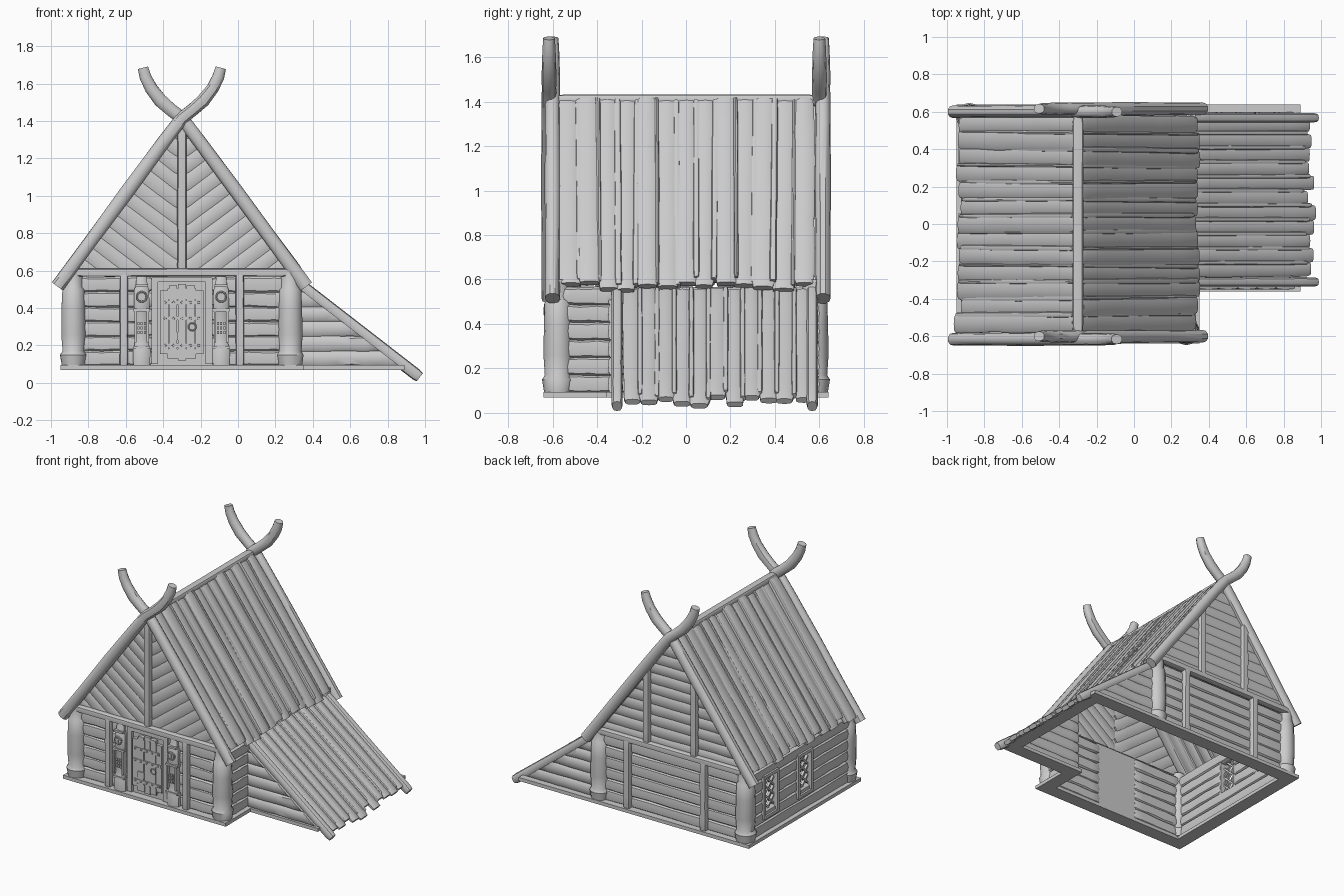
import bpy, bmesh, math, random
from mathutils import Vector as V, Matrix

if "Cube" in bpy.data.objects:
    bpy.data.objects.remove(bpy.data.objects["Cube"])
random.seed(4)
R = random.uniform
CX = -0.30                      # ridge line x
X, Y, Z = V((1, 0, 0)), V((0, 1, 0)), V((0, 0, 1))


def finish(name, bm, clips=()):
    for co, no in clips:
        bmesh.ops.bisect_plane(bm, geom=bm.verts[:] + bm.edges[:] + bm.faces[:], dist=1e-5,
                               plane_co=co, plane_no=no, clear_outer=True)
        bmesh.ops.holes_fill(bm, edges=[e for e in bm.edges if e.is_boundary])
    bmesh.ops.recalc_face_normals(bm, faces=bm.faces[:])
    me = bpy.data.meshes.new(name)
    bm.to_mesh(me)
    bm.free()
    ob = bpy.data.objects.new(name, me)
    bpy.context.collection.objects.link(ob)
    return ob


def sweep(bm, path, w, h, side, n=10, e=1.0, jit=0.0):
    """Superellipse section (w along side, h across) swept along a path; w, h may be lists."""
    path = [V(p) for p in path]
    m = len(path)
    ws = w if isinstance(w, list) else [w] * m
    hs = h if isinstance(h, list) else [h] * m
    rings = []
    for i, p in enumerate(path):
        t = (path[min(i + 1, m - 1)] - path[max(i - 1, 0)]).normalized()
        s = (side - t * side.dot(t)).normalized()
        u = t.cross(s)
        k = 1 + R(-jit, jit)
        off = s * R(-jit, jit) * ws[i] * 0.3
        ring = []
        for j in range(n):
            a = 2 * math.pi * (j + 0.5) / n
            c, d = math.cos(a), math.sin(a)
            c, d = math.copysign(abs(c) ** e, c), math.copysign(abs(d) ** e, d)
            ring.append(bm.verts.new(p + off + s * c * ws[i] / 2 * k + u * d * hs[i] / 2))
        rings.append(ring)
    for a, b in zip(rings, rings[1:]):
        for j in range(n):
            bm.faces.new((a[j], a[(j + 1) % n], b[(j + 1) % n], b[j]))
    bm.faces.new(rings[0])
    bm.faces.new(rings[-1])


def log(bm, a, b, w, h, side, e=0.6, jit=0.07, seg=6):
    """Irregular log or plank with slightly narrowed ends."""
    a, b = V(a), V(b)
    f = [0, 0.03] + [i / seg for i in range(1, seg)] + [0.97, 1]
    sc = [0.85] + [1] * (len(f) - 2) + [0.85]
    sweep(bm, [a.lerp(b, t) for t in f], [w * s for s in sc], [h * s for s in sc], side, 10, e, jit)


def box(bm, c, s, rot=None):
    M = Matrix.Translation(c) @ (rot or Matrix()) @ Matrix.Diagonal((*s, 1))
    bmesh.ops.create_cube(bm, size=1, matrix=M)


def disc(bm, c, r, d, n=12):
    bmesh.ops.create_cone(bm, cap_ends=True, segments=n, radius1=r, radius2=r * 0.8, depth=d,
                          matrix=Matrix.Translation(c) @ Matrix.Rotation(math.pi / 2, 4, 'X'))


def ring(bm, c, r, w):
    pts = [(c[0] + r * math.cos(i * math.pi / 8), c[1], c[2] + r * math.sin(i * math.pi / 8)) for i in range(17)]
    sweep(bm, pts, w, w, Y, 6)


# L-shaped foundation frame
bm = bmesh.new()
outer = [(-.95, -.64), (.35, -.64), (.35, -.36), (.89, -.36), (.89, .64), (-.95, .64)]
inner = [(-.85, -.54), (.25, -.54), (.25, -.26), (.79, -.26), (.79, .54), (-.85, .54)]
L = [[bm.verts.new((x, y, z)) for x, y in pts] for pts, z in
     ((outer, .07), (outer, .095), (inner, .095), (inner, .07))]
for k in range(4):
    a, b = L[k], L[(k + 1) % 4]
    for i in range(6):
        j = (i + 1) % 6
        bm.faces.new((a[i], a[j], b[j], b[i]))
finish("foundation_frame", bm)

# Bulging corner posts
bm = bmesh.new()
prof = [(.09, .125), (.15, .145), (.17, .12), (.26, .132), (.40, .128), (.50, .12), (.51, .105), (.60, .10)]
for x in (-.88, .28):
    for y in (-.575, .575):
        ws = [p[1] for p in prof]
        sweep(bm, [(x, y, p[0]) for p in prof], ws, ws, X, 14, 1.0, .02)
finish("corner_posts", bm)

# Log walls
rows = [.13 + .079 * i for i in range(6)]
bm = bmesh.new()
for z in rows:
    for x0, x1 in ((-.86, -.46), (-.14, .26)):
        log(bm, (x0, -.565, z), (x1, -.565, z + R(-.006, .006)), .086, .06, Z)
    log(bm, (-.86, .57, z), (.26, .57, z), .086, .06, Z)
    log(bm, (.29, -.56, z), (.29, -.32, z), .086, .07, Z)
    cuts = (-.57, -.10, .04, .29, .43, .57) if .22 < z < .5 else (-.57, .57)
    for y0, y1 in zip(cuts[::2], cuts[1::2]):
        log(bm, (-.89, y0, z), (-.89, y1, z), .086, .07, Z)
finish("log_walls", bm)

# Side windows with diagonal lattice
bm = bmesh.new()
for y in (-.03, .36):
    for d in (-.075, .075):
        box(bm, (-.90, y + d, .355), (.075, .022, .31))
        box(bm, (-.90, y, .355 + d * 1.95), (.075, .16, .022))
    for s in (-1, 1):
        for dz in (-.10, -.035, .035, .10):
            box(bm, (-.90, y, .355 + dz), (.018, .185, .012), Matrix.Rotation(s * .75, 4, 'X'))
finish("lattice_windows", bm)

# Lean-to side walls, trimmed under the sloping roof
LP, LN = V((.975, 0, .005)), V((.77, 0, 1))
bm = bmesh.new()
for y in (-.325, .575):
    for z in rows:
        log(bm, (.24, y, z), (.90, y, z), .086, .05, Z, seg=9)
finish("lean_to_walls", bm, [(LP, LN)])

# Gables: herringbone front, horizontal boards at the back
RC = V((CX, 0, 1.39))
clips = [(RC, V((s * 1.36, 0, 1))) for s in (-1, 1)] + [(V((0, 0, .585)), -Z)]
bm = bmesh.new()
for s in (-1, 1):
    for i in range(14):
        z0 = .13 + .092 * i
        log(bm, (CX, -.575, z0), (CX + s * .68, -.575, z0 + .51), .085, .03, Z, .5, .06)
finish("front_gable_boards", bm, clips)
bm = bmesh.new()
for i in range(11):
    z = .62 + .075 * i
    log(bm, (-.95, .575, z), (.35, .575, z), .085, .04, Z, .5, .06, 12)
finish("back_gable_boards", bm, clips)

# Vertical and horizontal framing beams
bm = bmesh.new()
log(bm, (-.87, -.60, .59), (.27, -.60, .59), .045, .05, Z, .5, .03)
log(bm, (-.87, .605, .59), (.27, .605, .59), .045, .05, Z, .5, .03)
log(bm, (CX, -.595, .60), (CX, -.595, 1.37), .05, .045, X, .5, .04)
for x in (-.61, .01):
    log(bm, (x, -.60, .09), (x, -.60, .59), .045, .05, X, .4, .03)
for x in (-.57, .04):
    log(bm, (x, .605, .09), (x, .605, .59), .05, .05, X, .4, .03)
for x in (-.49, -.11):
    log(bm, (x, .60, .60), (x, .60, 1.13), .05, .045, X, .4, .03)
finish("framing_beams", bm)

# Crossed barge logs with curved horns
bm = bmesh.new()
half = [(.665, .515), (.50, .74), (.30, 1.012), (.10, 1.284), (0, 1.415), (-.06, 1.462),
        (-.115, 1.51), (-.165, 1.575), (-.195, 1.635), (-.208, 1.685)]
for y in (-.608, .608):
    for s in (-1, 1):
        ws = [.076, .074, .08, .076, .074, .072, .075, .07, .066, .058]
        sweep(bm, [(CX + s * u, y + s * .008, z) for u, z in half], ws, [w * .9 for w in ws], X, 10, .9, .03)
finish("crossed_horn_logs", bm)

# Main roof planks and ridge beam
bm = bmesh.new()
for s in (-1, 1):
    for i in range(13):
        y, k, lo = -.53 + .0885 * i, R(-.006, .008), R(.545, .585)
        a = V((CX + s * (.012 + k), y, 1.405 + k * .7))
        b = V((CX + s * ((1.425 - lo) / 1.36 + k), y + R(-.008, .008), lo + k * .7))
        log(bm, a, b, R(.092, .108), .038, Y, .65, .08)
        if i < 12:
            log(bm, a + V((0, .044, 0)), b + V((-s * .01, .044, R(0, .03))), R(.02, .034), .045, Y, .7, .12)
finish("main_roof_planks", bm)
bm = bmesh.new()
log(bm, (CX, -.575, 1.405), (CX, .58, 1.405), .06, .055, X, .5, .02)
finish("ridge_beam", bm)

# Lean-to roof planks and edge logs
bm = bmesh.new()
for i in range(11):
    y, x = -.245 + .077 * i, R(.92, .965)
    k = R(-.005, .006)
    log(bm, (.30, y, .548 + k), (x, y + R(-.006, .006), .548 - (x - .30) * .775 + k), R(.078, .09), .036, Y, .65, .08)
    if i < 10:
        log(bm, (.30, y + .038, .556), (x - .02, y + .038, .556 - (x - .32) * .775), .024, .035, Y, .7, .12)
finish("lean_to_roof_planks", bm)
bm = bmesh.new()
for y in (-.31, .568):
    log(bm, (.29, y, .558), (.972, y, .03), .052, .064, Y, .8, .03)
finish("lean_to_edge_logs", bm)

# Door: backing panel, barrel-shaped leaf, bands, studs, ring and hatch
bm = bmesh.new()
box(bm, (CX, -.565, .33), (.36, .04, .48))
for s in (-1, 1):
    box(bm, (CX + s * .145, -.592, .33), (.035, .03, .46))
box(bm, (CX, -.592, .552), (.32, .03, .025))
finish("door_frame", bm)
bm = bmesh.new()
for i in range(5):
    d = (i - 2) * .047
    hz = .205 - 5.0 * d * d * .8
    box(bm, (CX + d, -.593 - .004 * (i % 2), .325), (.044, .03, hz * 2))
finish("door_planks", bm)
bm = bmesh.new()
for z, w in ((.43, .20), (.345, .225), (.20, .21)):
    box(bm, (CX, -.611, z), (w, .008, .02))
    for i in range(5):
        disc(bm, (CX + (i - 2) * .045, -.616, z), .008, .012, 8)
for i in range(4):
    x = CX + (i - 1.5) * .047
    box(bm, (x, -.61, .475), (.011, .01, .06))
    box(bm, (x, -.61, .155), (.011, .01, .05))
box(bm, (-.345, -.612, .25), (.05, .012, .04))
ring(bm, (-.245, -.618, .30), .02, .008)
finish("door_fittings", bm)

# Carved guardian posts either side of the door
for name, x in (("left", -.515), ("right", -.09)):
    bm = bmesh.new()
    prof = [(.09, .095), (.18, .10), (.20, .082), (.24, .075), (.38, .075), (.40, .088),
            (.50, .085), (.52, .066), (.56, .06), (.58, .045)]
    sweep(bm, [(x, -.597, z) for z, w in prof], [w for z, w in prof], [w * .75 for z, w in prof], X, 8, .8)
    disc(bm, (x, -.63, .46), .027, .012)
    ring(bm, (x, -.634, .46), .027, .009)
    box(bm, (x, -.637, .455), (.008, .008, .03))
    for s in (-1, 1):
        box(bm, (x + s * .01, -.637, .47), (.02, .007, .007), Matrix.Rotation(s * .3, 4, 'Y'))
        box(bm, (x + s * .033, -.60, .30), (.012, .07, .17))
    for i in range(3):
        for j in range(3):
            box(bm, (x + (i - 1) * .017, -.627, .27 + j * .024), (.011, .01, .016))
    for z in (.19, .39, .52):
        box(bm, (x, -.60, z), (.09 - .02 * (z > .5), .066, .014))
    finish("carved_post_" + name, bm)

for ob in bpy.context.collection.objects:
    ob.select_set(True)
    bpy.context.view_layer.objects.active = ob
bpy.ops.object.shade_smooth_by_angle(angle=math.radians(38))
